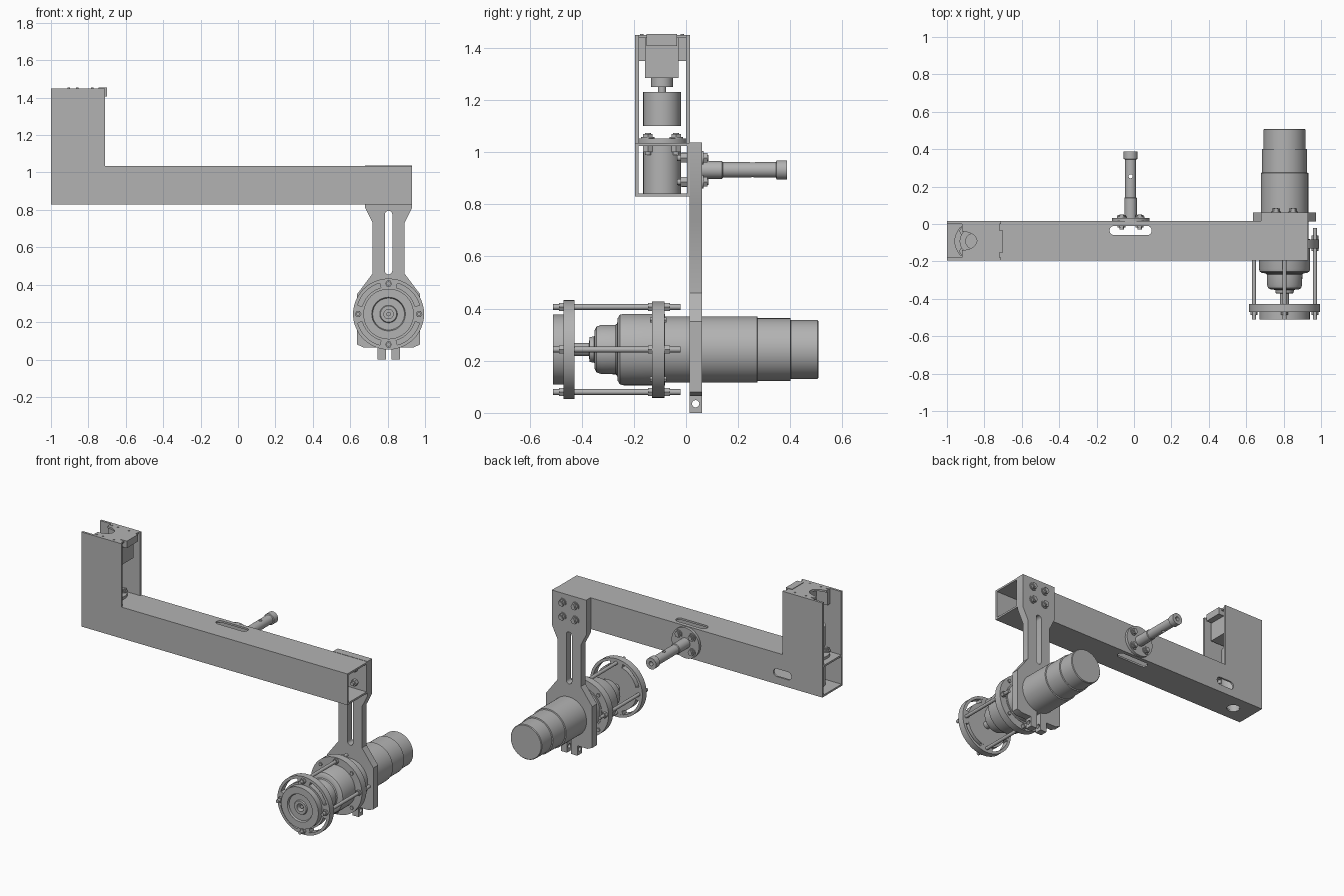
import bpy, bmesh
from math import pi, sin, cos, radians
from mathutils import Vector

old = bpy.data.objects.get("Cube")
if old:
    bpy.data.objects.remove(old, do_unlink=True)

grey = bpy.data.materials.new("machine_grey")
grey.use_nodes = True
grey.diffuse_color = (0.45, 0.45, 0.45, 1)
grey.node_tree.nodes["Principled BSDF"].inputs["Base Color"].default_value = grey.diffuse_color


def place(axis, u, v, t):
    """Map section coordinates u, v and distance t along an axis to space."""
    return Vector({"X": (t, u, v), "Y": (u, t, v), "Z": (u, v, t)}[axis])


def finish(name, bm):
    bmesh.ops.remove_doubles(bm, verts=bm.verts, dist=1e-5)
    bmesh.ops.recalc_face_normals(bm, faces=bm.faces)
    mesh = bpy.data.meshes.new(name)
    bm.to_mesh(mesh)
    bm.free()
    mesh.materials.append(grey)
    mesh.shade_smooth()
    mesh.set_sharp_from_angle(angle=radians(32))
    ob = bpy.data.objects.new(name, mesh)
    bpy.context.collection.objects.link(ob)
    return ob


def prism(name, axis, pts, a, b):
    bm = bmesh.new()
    face = bm.faces.new([bm.verts.new(place(axis, u, v, a)) for u, v in pts])
    ext = bmesh.ops.extrude_face_region(bm, geom=[face])
    verts = [g for g in ext["geom"] if isinstance(g, bmesh.types.BMVert)]
    bmesh.ops.translate(bm, verts=verts, vec=place(axis, 0, 0, b - a))
    return finish(name, bm)


def box(name, x, y, z):
    return prism(name, "Z", [(x[0], y[0]), (x[1], y[0]), (x[1], y[1]), (x[0], y[1])], *z)


def lathe(name, axis, centre, profile, sides=48):
    """Spin (radius, distance) points round an axis."""
    bm = bmesh.new()
    u, v = centre
    verts = [bm.verts.new(place(axis, u + r, v, t)) for r, t in profile]
    edges = [bm.edges.new(pair) for pair in zip(verts, verts[1:])]
    bmesh.ops.spin(bm, geom=verts + edges, cent=place(axis, u, v, 0),
                   axis=place(axis, 0, 0, 1), angle=2 * pi, steps=sides)
    return finish(name, bm)


def cyl(name, axis, centre, r, a, b, sides=32):
    return lathe(name, axis, centre, [(0, a), (r, a), (r, b), (0, b)], sides)


def ring(name, axis, centre, r, hole, a, b):
    return lathe(name, axis, centre, [(hole, a), (r, a), (r, b), (hole, b), (hole, a)])


def capsule(u, v, length, r, upright=False):
    """Outline of a round-ended slot."""
    pts = []
    for i in range(24):
        ang = 2 * pi * (i + 0.5) / 24
        shift = (length / 2 - r) * (1 if cos(ang) > 0 else -1)
        p, q = shift + r * cos(ang), r * sin(ang)
        pts.append((u - q, v + p) if upright else (u + p, v + q))
    return pts


def cut(ob, *cutters):
    for c in cutters:
        c.hide_render = True
        mod = ob.modifiers.new("cut", "BOOLEAN")
        mod.operation, mod.solver, mod.object = "DIFFERENCE", "EXACT", c
        bpy.context.view_layer.objects.active = ob
        bpy.ops.object.modifier_apply(modifier=mod.name)
        bpy.data.objects.remove(c, do_unlink=True)
    ob.data.shade_smooth()
    ob.data.set_sharp_from_angle(angle=radians(32))


def bolt(name, axis, centre, tail, seat, tip):
    """Hex bolt: nut below the seat, washer and head above it."""
    cyl(name + "_shank", axis, centre, 0.012, tail, tip, 12)
    d = 1 if tip > seat else -1
    cyl(name + "_washer", axis, centre, 0.026, seat, seat + 0.006 * d, 20)
    cyl(name + "_head", axis, centre, 0.021, seat, tip - 0.004 * d, 6)


# Hollow beam with slots through top and bottom, back and base openings
beam = box("beam", (-1, 0.93), (-0.195, 0.015), (0.83, 1.035))
cut(beam,
    box("c", (-1.1, 1.1), (-0.183, 0.003), (0.842, 1.023)),
    prism("c", "Z", capsule(-0.018, -0.035, 0.225, 0.025), 0.7, 1.2),
    prism("c", "Y", capsule(-0.71, 0.905, 0.13, 0.026), -0.05, 0.1),
    cyl("c", "Z", (-0.86, -0.09), 0.04, 0.8, 0.85),
    cyl("c", "Z", (-0.86, -0.09), 0.07, 1, 1.1))

# Upright column: two walls open at both sides
for side, y in (("front", -0.195), ("back", 0)):
    box("column_wall_" + side, (-1, -0.71), (y, y + 0.015), (1.033, 1.45))
for side, y in (("front", -0.182), ("back", -0.03)):
    box("column_bracket_" + side, (-0.92, -0.76), (y, y + 0.032), (1.35, 1.447))

# Top plate with a rounded notch and screws
notch = [(-0.92 + 0.08 * sin(a), -0.09 + 0.05 * cos(a))
         for a in [pi * i / 12 for i in range(13)]]
prism("top_plate", "Z", [(-0.92, 0)] + notch + [(-0.92, -0.18), (-0.72, -0.18), (-0.72, 0)],
      1.438, 1.45)
for x in (-0.93, -0.86, -0.78):
    for y in (-0.015, -0.17):
        cyl("plate_screw", "Z", (max(x, -0.905), y), 0.007, 1.44, 1.453, 12)
box("top_lip", (-0.745, -0.7), (-0.152, -0.035), (1.407, 1.453))

# Vertical actuator inside the column
axle = (-0.86, -0.092)
box("actuator_block", (-0.84, -0.74), (-0.157, -0.028), (1.285, 1.44))
lathe("actuator_body", "Z", axle, [(0, 1.1), (0.072, 1.1), (0.072, 1.23), (0.016, 1.23),
      (0.016, 1.25), (0.042, 1.25), (0.042, 1.287), (0, 1.287)])
ring("socket_tube", "Z", axle, 0.072, 0.045, 0.835, 1.035)
ring("socket_flange", "Z", axle, 0.1, 0.05, 1.035, 1.052)
for sx in (-1, 1):
    for sy in (-1, 1):
        c = (axle[0] + 0.054 * sx, axle[1] + 0.054 * sy)
        bolt("socket_bolt", "Z", c, 0.99, 1.052, 1.073)
        cyl("socket_nut", "Z", c, 0.021, 1.0, 1.023, 6)

# Rear pin on a bolted flange
pin = (-0.018, 0.932)
cyl("pin_flange", "Y", pin, 0.1, 0.015, 0.033, 48)
rod = lathe("pin_rod", "Y", pin, [(0, 0.03), (0.034, 0.03), (0.034, 0.138), (0.03, 0.142),
            (0.03, 0.345), (0.037, 0.348), (0.037, 0.388), (0.014, 0.388),
            (0.014, 0.36), (0, 0.36)], 32)
cut(rod, cyl("c", "Z", (pin[0], 0.255), 0.011, 0.8, 1.1, 16))
for k in range(4):
    a = pi / 4 + k * pi / 2
    c = (pin[0] + 0.068 * cos(a), pin[1] + 0.068 * sin(a))
    bolt("pin_bolt", "Y", c, -0.03, 0.033, 0.052)
    cyl("pin_nut", "Y", c, 0.021, -0.018, 0.003, 6)

# Hanging arm: mirrored half outline with a clamp slit and two legs
cx, cz = 0.805, 0.243
half = [(0.015, 0.12), (0.015, 0), (0.06, 0), (0.06, 0.065), (0.135, 0.065), (0.168, 0.08),
        (0.168, 0.35), (0.085, 0.46), (0.085, 0.73), (0.125, 0.81), (0.125, 1.037)]
outline = [(cx + u, z) for u, z in half] + [(cx - u, z) for u, z in reversed(half)]
arm = prism("arm", "Y", outline, 0.013, 0.062)
cut(arm, prism("c", "Y", capsule(cx, 0.625, 0.34, 0.02, True), -0.1, 0.2),
    cyl("c", "X", (0.037, 0.035), 0.014, 0.6, 1.1, 20))
for sx in (-1, 1):
    for sz in (-1, 1):
        c = (cx + 0.046 * sx, 0.932 + 0.046 * sz)
        bolt("arm_bolt", "Y", c, -0.035, 0.062, 0.086)
        cyl("arm_nut", "Y", c, 0.021, -0.022, 0.003, 6)

# Stepped motor body along y, with rounded shoulders
mid = (cx, cz)
lathe("motor_body", "Y", mid, [
    (0, 0.508), (0.109, 0.508), (0.113, 0.504), (0.113, 0.402), (0.12, 0.4),
    (0.12, 0.275), (0.127, 0.273), (0.127, -0.08), (0.137, -0.08), (0.137, -0.24),
    (0.133, -0.254), (0.12, -0.262), (0.1, -0.264), (0.095, -0.27), (0.094, -0.325),
    (0.088, -0.343), (0.074, -0.35), (0.05, -0.352), (0.048, -0.37), (0.025, -0.372),
    (0.025, -0.43), (0, -0.43)], 64)

# Cage rings, front disc and tie rods
ring("mid_ring", "Y", mid, 0.185, 0.13, -0.13, -0.083)
ring("front_ring_rim", "Y", mid, 0.19, 0.172, -0.47, -0.427)
lathe("front_disc", "Y", mid, [
    (0.025, -0.427), (0.147, -0.427), (0.147, -0.47), (0.135, -0.47), (0.135, -0.51),
    (0.09, -0.51), (0.085, -0.498), (0.047, -0.498), (0.043, -0.505), (0.025, -0.505),
    (0.025, -0.427)], 64)
cyl("shaft_tip", "Y", mid, 0.012, -0.49, -0.42, 16)
for k in range(4):
    a = k * pi / 2
    arc = [a + radians(d) for d in (-16, -8, 0, 8, 16)]
    bridge = [(cx + r * cos(t), cz + r * sin(t))
              for r, seq in ((0.14, arc), (0.18, arc[::-1])) for t in seq]
    prism("front_ring_bridge", "Y", bridge, -0.4695, -0.4275)
    c = (cx + 0.163 * cos(a), cz + 0.163 * sin(a))
    cyl("tie_rod", "Y", c, 0.011, -0.51, -0.022, 16)
    for y in (-0.487, -0.083, -0.145):
        cyl("tie_nut", "Y", c, 0.018, y, y + 0.022, 6)
    d = a + pi / 4
    c = (cx + 0.16 * cos(d), cz + 0.16 * sin(d))
    cyl("ring_screw", "Y", c, 0.012, -0.138, -0.075, 6)
